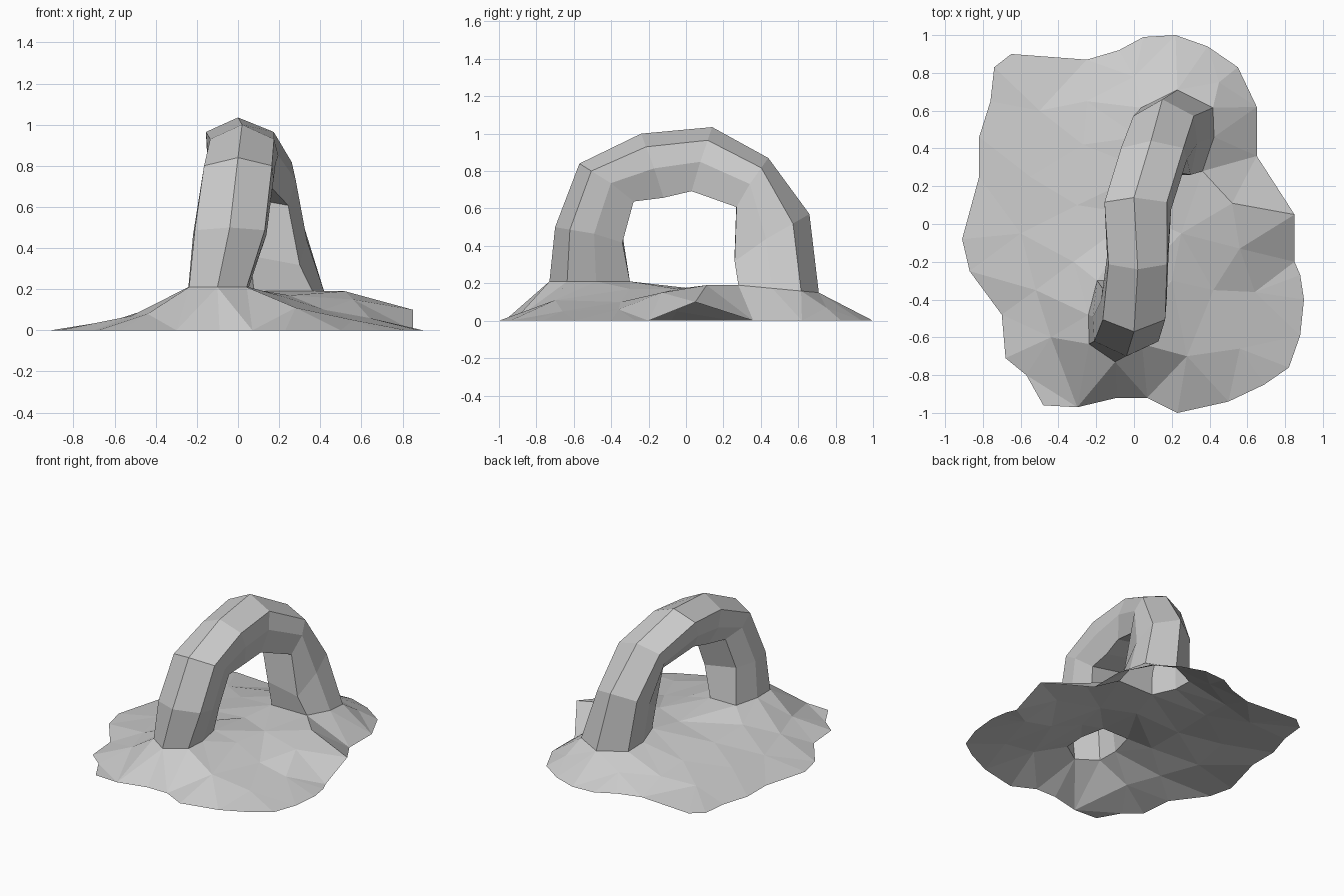
import bpy
import bmesh
from mathutils import Vector
from mathutils.geometry import delaunay_2d_cdt

default_cube = bpy.data.objects.get("Cube")
if default_cube:
    bpy.data.objects.remove(default_cube, do_unlink=True)


def make_material(name, colour):
    material = bpy.data.materials.new(name)
    material.use_nodes = True
    material.diffuse_color = colour
    shader = material.node_tree.nodes["Principled BSDF"]
    shader.inputs["Base Color"].default_value = colour
    shader.inputs["Roughness"].default_value = 0.9
    return material


def make_object(name, bm, material):
    mesh = bpy.data.meshes.new(name)
    bm.to_mesh(mesh)
    bm.free()
    mesh.materials.append(material)
    obj = bpy.data.objects.new(name, mesh)
    bpy.context.collection.objects.link(obj)
    return obj


def inside(point, polygon):
    """Even-odd test of a point against a closed outline, seen from above."""
    hit = False
    previous = polygon[-1]
    for corner in polygon:
        if (corner[1] > point[1]) != (previous[1] > point[1]):
            slope = (previous[0] - corner[0]) / (previous[1] - corner[1])
            if point[0] < corner[0] + slope * (point[1] - corner[1]):
                hit = not hit
        previous = corner
    return hit


rock = make_material("pale grey stone", (0.6, 0.6, 0.6, 1))

# Arch stations from front foot to back foot: outer ridge, inner middle, half width
stations = [
    ((-.1, -.73, .21), (-.09, -.3, .21), .14),
    ((-.04, -.7, .5), (-.04, -.34, .44), .17),
    ((0, -.57, .84), (0, -.28, .66), .165),
    ((.02, -.24, 1), (.02, -.12, .68), .155),
    ((0, .14, 1.035), (.04, .03, .715), .165),
    ((.09, .44, .87), (.12, .27, .63), .165),
    ((.15, .66, .57), (.18, .26, .34), .16),
    ((.23, .71, .15), (.22, .28, .19), .19),
]

# Rock cross-section: depth from ridge to inner side, sideways share of half width
section = [(0, 0), (.22, 1), (.58, 1.05), (1, .75),
           (1, -.75), (.58, -1.05), (.22, -1)]


def section_ring(index):
    ridge, inner, half_width = stations[index]
    is_foot = index in (0, len(stations) - 1)
    ring = []
    for depth, side in section:
        point = Vector(ridge).lerp(Vector(inner), depth)
        point.x += side * half_width
        # The underside leans up towards the model's right
        if depth == 1 and not is_foot:
            point.z -= .03 * side
        ring.append(point)
    return ring


rings = [section_ring(i) for i in range(len(stations))]

# Arch: an open tube skinned over the rings
bm = bmesh.new()
loops = [[bm.verts.new(point) for point in ring] for ring in rings]
count = len(section)
for lower, upper in zip(loops, loops[1:]):
    for i in range(count):
        j = (i + 1) % count
        bm.faces.new((lower[i], lower[j], upper[j], upper[i]))
bmesh.ops.recalc_face_normals(bm, faces=bm.faces)
make_object("rock_arch", bm, rock)

# Ground: ragged shoreline, one lifted corner on the left side
shore = [
    (-.74, .83), (-.65, .9), (-.25, .87), (-.08, .92), (.05, .99), (.22, 1),
    (.39, .94), (.55, .83), (.65, .62), (.65, .36), (.85, .05), (.85, -.2),
    (.88, -.27), (.9, -.4), (.88, -.59), (.82, -.76), (.69, -.85), (.5, -.94),
    (.23, -1), (.07, -.92), (-.09, -.92), (-.3, -.97), (-.48, -.96),
    (-.57, -.8), (-.68, -.71), (-.7, -.48), (-.87, -.25), (-.91, -.08),
    (-.82, .25), (-.82, .46), (-.76, .65),
]
shoreline = [Vector((x, y, .1 if (x, y) == (.85, .05) else 0)) for x, y in shore]

# Ground: bumps between the shore and the feet
bumps = [Vector(p) for p in (
    (.28, -.7, .11), (.56, -.66, .05), (.42, -.35, .1), (.64, -.36, .06),
    (.56, -.13, .15), (.52, .11, .19), (.25, -.05, .17), (.2, -.3, .17),
    (.45, .75, .07), (0, .78, .08), (-.25, .65, .07), (-.5, .6, .05),
    (-.27, .42, .1), (-.55, .25, .06), (-.3, .1, .12), (-.6, -.05, .05),
    (-.32, -.2, .14), (-.52, -.35, .07), (-.44, -.6, .08), (.02, .05, .17),
)]

# Ground: triangulate around the two open feet
feet = [rings[0], rings[-1]]
points = list(bumps)
edges = []
for outline in [shoreline] + feet:
    start = len(points)
    size = len(outline)
    points += outline
    edges += [(start + i, start + (i + 1) % size) for i in range(size)]
flat, _, triangles, sources, _, _ = delaunay_2d_cdt(
    [p.to_2d() for p in points], edges, [], 0, 1e-5)

bm = bmesh.new()
verts = []
for position, source in zip(flat, sources):
    height = points[source[0]].z if source else 0
    verts.append(bm.verts.new((position.x, position.y, height)))
for triangle in triangles:
    centre = sum((flat[i] for i in triangle), Vector((0, 0))) / len(triangle)
    if inside(centre, shoreline) and not any(inside(centre, foot) for foot in feet):
        face = bm.faces.new([verts[i] for i in triangle])
        face.normal_update()
        if face.normal.z < 0:
            face.normal_flip()
make_object("ground", bm, rock)
